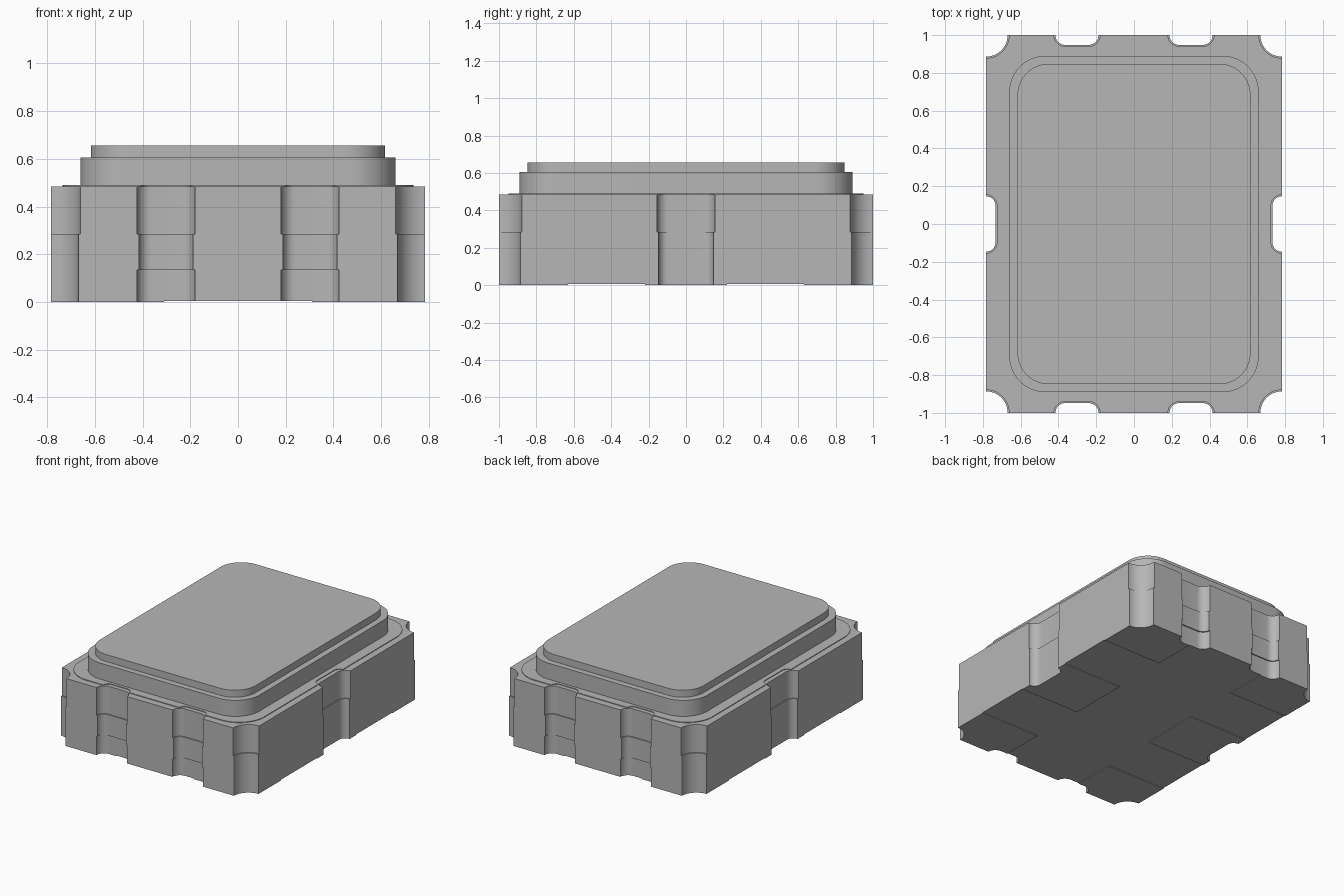
import bpy, bmesh
from math import radians, cos, sin

cube = bpy.data.objects.get("Cube")
if cube:
    bpy.data.objects.remove(cube, do_unlink=True)

grey = bpy.data.materials.new("matte grey")
grey.use_nodes = True
COLOUR = (0.47, 0.47, 0.47, 1)
grey.diffuse_color = COLOUR
bsdf = grey.node_tree.nodes["Principled BSDF"]
bsdf.inputs["Base Color"].default_value = COLOUR
bsdf.inputs["Roughness"].default_value = 0.6

HX, HY = 0.783, 1.0        # half width and half length of the body
PAD_X, PAD_Y, PAD_MID = 0.31, 0.63, 0.22
COAT = 0.008               # plating thickness inside the notches


def arc(cx, cy, r, a0, a1, n=10):
    angles = [radians(a0 + (a1 - a0) * i / n) for i in range(n + 1)]
    return [(cx + r * cos(a), cy + r * sin(a)) for a in angles]


def mirrored(quarter):
    """Complete an anticlockwise first-quadrant path to a closed outline."""
    half = quarter + [(-x, y) for x, y in reversed(quarter)]
    return half + [(-x, -y) for x, y in half]


def notched(hx, hy, corner, side_r, end_r):
    """Rectangle with one slot on each side, two on each end, shaped corners."""
    slot_x, flat = 0.302, 0.062
    return mirrored(arc(hx, 0.097, side_r, 180, 90) + corner
                    + arc(slot_x + flat, hy, end_r, 0, -90)
                    + arc(slot_x - flat, hy, end_r, -90, -180))


def rounded(hx, hy, r):
    return mirrored(arc(hx - r, hy - r, r, 0, 90, 16))


def stack(name, rings):
    """Solid through matching outlines, given as (height, outline) pairs."""
    bm = bmesh.new()
    loops = [[bm.verts.new((x, y, z)) for x, y in pts] for z, pts in rings]
    n = len(loops[0])
    for low, high in zip(loops, loops[1:]):
        for i in range(n):
            j = (i + 1) % n
            bm.faces.new((low[i], low[j], high[j], high[i]))
    bm.faces.new(list(reversed(loops[0])))
    bm.faces.new(loops[-1])
    bmesh.ops.remove_doubles(bm, verts=bm.verts[:], dist=0.0001)
    bmesh.ops.recalc_face_normals(bm, faces=bm.faces[:])
    mesh = bpy.data.meshes.new(name)
    bm.to_mesh(mesh)
    bm.free()
    mesh.materials.append(grey)
    obj = bpy.data.objects.new(name, mesh)
    bpy.context.collection.objects.link(obj)
    bpy.ops.object.select_all(action='DESELECT')
    obj.select_set(True)
    bpy.context.view_layer.objects.active = obj
    bpy.ops.object.shade_smooth_by_angle(angle=radians(30))
    return obj


def slab(name, outline, z0, z1):
    return stack(name, [(z0, outline), (z1, outline)])


# Body: notches are narrower where they are plated
def body_outline(low_coat, end_coat):
    corner = arc(HX, HY, 0.122 - low_coat, 270, 180, 14)
    return notched(HX, HY, corner, 0.058 - low_coat, 0.06 - end_coat)


lower = body_outline(COAT, 0)
middle = body_outline(COAT, COAT)
upper = body_outline(0, 0)
stack("ceramic_body", [(0.005, lower), (0.135, lower), (0.135, middle),
                       (0.285, middle), (0.285, upper), (0.485, upper)])

# Contact pads underneath, following the notched edge
corner_edge = [p for p in lower if p[0] > PAD_X and p[1] > PAD_Y]
corner_pad = ([(PAD_X, PAD_Y), (HX, PAD_Y)] + corner_edge
              + [(PAD_X, HY - 0.06)])
side_edge = [p for p in lower if p[0] > PAD_X and abs(p[1]) < PAD_MID]
side_edge.sort(key=lambda p: p[1])
side_pad = ([(PAD_X, -PAD_MID), (HX, -PAD_MID)] + side_edge
            + [(HX, PAD_MID), (PAD_X, PAD_MID)])
for sx, side in ((1, "left"), (-1, "right")):
    slab(side + "_middle_pad", [(sx * x, y) for x, y in side_pad], 0, 0.005)
    for sy, end in ((1, "back"), (-1, "front")):
        slab(f"{end}_{side}_pad",
             [(sx * x, sy * y) for x, y in corner_pad], 0, 0.005)

# Thin plated layer on top of the body
px, py, pr = 0.735, 0.95, 0.2
plate_corner = arc(px - pr, py - pr, pr, 0, 90, 14)
slab("top_plating", notched(px, py, plate_corner, 0.04, 0.04), 0.485, 0.49)

# Seal ring and lid
slab("seal_ring", rounded(0.66, 0.89, 0.19), 0.49, 0.605)
slab("lid", rounded(0.617, 0.848, 0.165), 0.605, 0.655)
